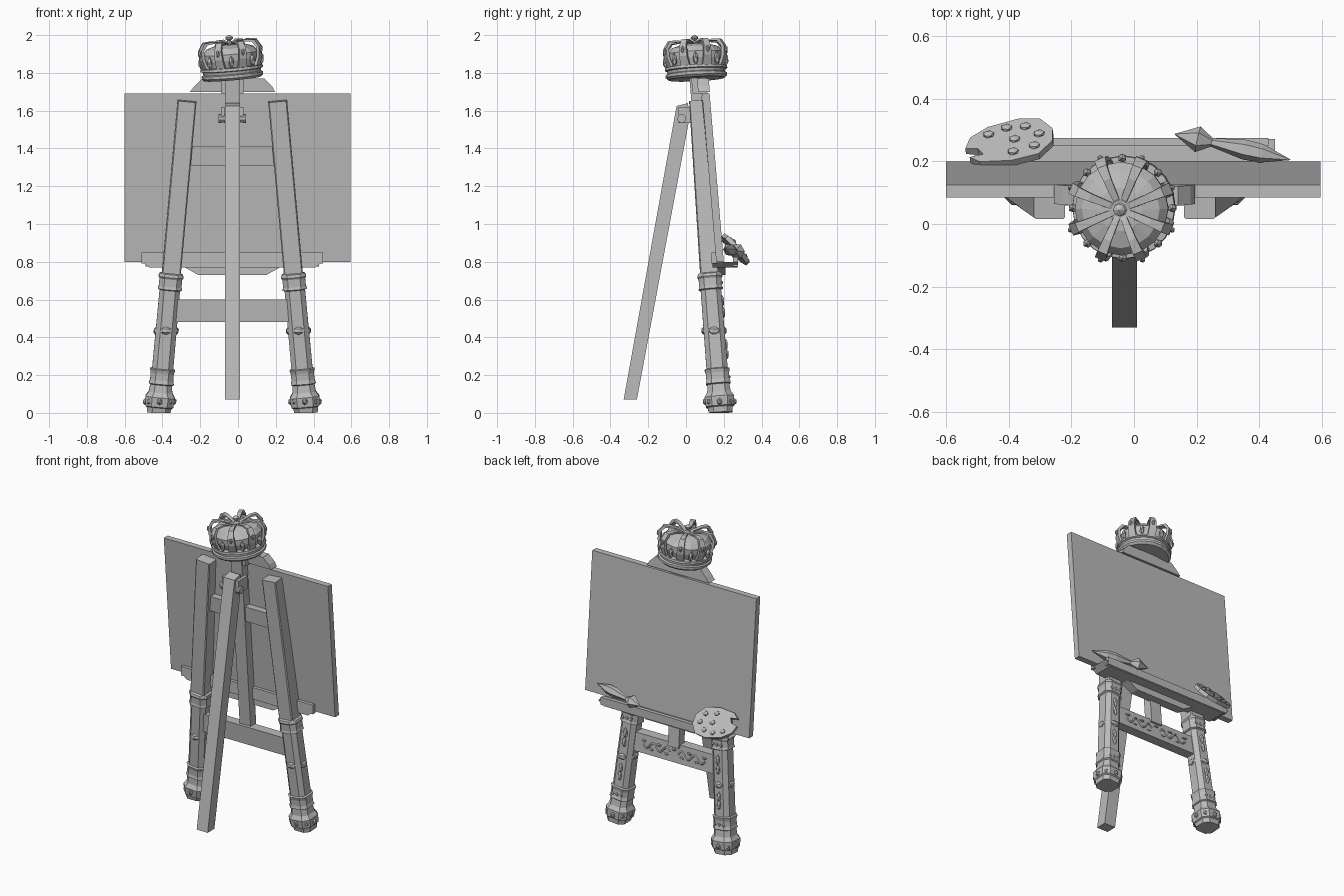
import bpy, bmesh
from math import sin, cos, pi, radians
from mathutils import Vector, Matrix

if "Cube" in bpy.data.objects:
    bpy.data.objects.remove(bpy.data.objects["Cube"])

GREY = (0.5, 0.5, 0.5, 1)
mat = bpy.data.materials.new("plain grey")
mat.use_nodes = True
mat.diffuse_color = GREY
mat.node_tree.nodes["Principled BSDF"].inputs["Base Color"].default_value = GREY

CX = -0.03  # centre line of the stand
SIDES = ((-1, "right"), (1, "left"))


def lean(z):
    """y of the leaning board's front surface at height z."""
    return 0.2275 - 0.0843 * z


def finish(name, bm, matrix=None):
    bmesh.ops.recalc_face_normals(bm, faces=bm.faces)
    me = bpy.data.meshes.new(name)
    bm.to_mesh(me)
    bm.free()
    me.materials.append(mat)
    ob = bpy.data.objects.new(name, me)
    bpy.context.collection.objects.link(ob)
    if matrix:
        ob.matrix_world = matrix
    return ob


def add_loft(bm, rings):
    loops = [[bm.verts.new(p) for p in ring] for ring in rings]
    n = len(loops[0])
    for a, b in zip(loops, loops[1:]):
        for i in range(n):
            j = (i + 1) % n
            bm.faces.new((a[i], a[j], b[j], b[i]))
    bm.faces.new(loops[0])
    bm.faces.new(loops[-1])


def loft(name, rings, matrix=None):
    bm = bmesh.new()
    add_loft(bm, rings)
    return finish(name, bm, matrix)


def slab(name, outline, y0, y1, leaning=True):
    """Plate with an x-z outline, following the board's lean if asked."""
    def ring(y):
        return [(x, y + (lean(z) if leaning else 0), z) for x, z in outline]
    return loft(name, [ring(y0), ring(y1)])


def rect(x0, x1, z0, z1):
    return [(x0, z0), (x1, z0), (x1, z1), (x0, z1)]


def lathe(name, profile, n, matrix):
    rings = [[(max(r, 0.001) * cos(2 * pi * i / n), max(r, 0.001) * sin(2 * pi * i / n), z)
              for i in range(n)] for r, z in profile]
    return loft(name, rings, matrix)


def studs(name, places, matrix=None):
    """Small carved lumps: (location, size) pairs."""
    bm = bmesh.new()
    for loc, size in places:
        bmesh.ops.create_icosphere(bm, subdivisions=1, radius=1,
                                   matrix=Matrix.Translation(loc) @ Matrix.Diagonal((*size, 1)))
    return finish(name, bm, matrix)


# Board
slab("board", rect(-0.6, 0.595, 0.8, 1.69), 0, 0.04)

# Legs: chamfered square sections with turned bands and feet
LEG = [(0, .062), (.03, .066), (.035, .074), (.085, .078), (.11, .062), (.15, .058),
       (.155, .066), (.175, .061), (.21, .061), (.23, .066), (.235, .056), (.65, .054),
       (.655, .064), (.67, .06), (.71, .06), (.72, .066), (.735, .062), (.74, .05), (1.65, .05)]


def axis(side, z):
    t = z / 1.65
    return Vector((CX + side * (0.39 - 0.15 * t), 0.183 - 0.13 * t, z))


for side, word in SIDES:
    rings = []
    for z, h in LEG:
        c = axis(side, z)
        d = h if z < 0.74 else 0.05 - 0.015 * (z - 0.74)
        k = 0.55 if z < 0.74 else 0.88
        ring = []
        for sx, sy in ((1, 1), (-1, 1), (-1, -1), (1, -1)):
            pair = [(sx * h, sy * d * k), (sx * h * k, sy * d)]
            for dx, dy in (pair if sx * sy > 0 else pair[::-1]):
                dz = 0.09 * side * dx + 0.08 * dy
                ring.append((c.x + dx, c.y + dy, max(0, z + dz)))
        rings.append(ring)
    loft(word + "_leg", rings)

    lumps = []
    for i in range(8):
        a = pi * i / 4
        lumps.append((axis(side, 0.06) + Vector((0.075 * cos(a), 0.075 * sin(a), 0)),
                      (0.016, 0.016, 0.02)))
    for dx, dy in ((1, 0), (-1, 0), (0, -1), (0, 1)):
        size = (0.015 + 0.02 * abs(dy), 0.015 + 0.02 * abs(dx), 0.022)
        lumps.append((axis(side, 0.435) + Vector((dx, dy, 0)) * 0.054, size))
    for z in (0.31, 0.36, 0.53, 0.59):
        lumps.append((axis(side, z) + Vector((0, 0.054, 0)), (0.016, 0.014, 0.035)))
    for z in (0.19, 0.69):
        for dx in (-0.03, 0, 0.03):
            lumps.append((axis(side, z) + Vector((dx, 0.06, 0)), (0.01, 0.008, 0.012)))
    studs(word + "_leg_carving", lumps)

# Crossbars and centre post
slab("upper_crossbar", rect(CX - 0.24, CX + 0.24, 1.31, 1.41), -0.05, -0.005)
slab("lower_crossbar", rect(CX - 0.31, CX + 0.31, 0.48, 0.6), -0.08, -0.015)
slab("centre_post", rect(CX - 0.04, CX + 0.04, 0.58, 1.78), -0.06, -0.002)

# Carved scroll on the lower crossbar
for side, word in SIDES:
    cu = bpy.data.curves.new(word + "_scroll", "CURVE")
    cu.dimensions = "3D"
    cu.bevel_depth = 0.006
    cu.bevel_resolution = 0
    cu.materials.append(mat)
    sp = cu.splines.new("POLY")
    sp.points.add(14)
    for i, p in enumerate(sp.points):
        z = 0.54 + 0.022 * sin(i * 0.9)
        p.co = (CX + side * (0.03 + 0.014 * i), lean(z) - 0.014, z, 1)
    bpy.context.collection.objects.link(bpy.data.objects.new(word + "_scroll", cu))
studs("scroll_leaves", [((CX + 0.055 * i, lean(0.54) - 0.014, 0.54 + 0.022 * (-1) ** i),
                         (0.018, 0.008, 0.009)) for i in range(-4, 5)])

# Rear leg and its hinge
REAR = [(-0.05, 1.625), (0.01, 1.64), (0.02, 1.57), (-0.26, 0.07), (-0.33, 0.07)]
loft("rear_leg", [[(x, y, z) for y, z in REAR] for x in (CX - 0.04, CX + 0.04)])
for side, word in SIDES:
    x0, x1 = sorted((CX + side * 0.041, CX + side * 0.06))
    slab(word + "_hinge_plate", rect(x0, x1, 1.535, 1.62), -0.04, 0.06, False)
lathe("hinge_bolt", [(0.024, -0.072), (0.024, 0.072)], 10,
      Matrix.Translation((CX, -0.022, 1.558)) @ Matrix.Rotation(pi / 2, 4, "Y"))

# Tray under the board
slab("tray_shelf", [(-0.47, 0.77), (0.41, 0.77), (0.45, 0.8), (-0.51, 0.8)], 0.14, 0.272, False)
slab("tray_back_bar", rect(-0.51, 0.45, 0.79, 0.85), 0.135, 0.165, False)
slab("tray_front_lip", rect(-0.49, 0.43, 0.775, 0.825), 0.25, 0.275, False)
slab("tray_apron", [(-0.21, 0.73), (0.15, 0.73), (0.23, 0.775), (-0.29, 0.775)],
     0.15, 0.21, False)

# Bracket holding the crown
slab("crown_bracket", [(-0.255, 1.7), (0.195, 1.7), (0.18, 1.73), (0.14, 1.77),
                       (-0.19, 1.77), (-0.23, 1.73)], -0.02, 0.042)
slab("crown_bracket_block", rect(CX - 0.06, CX + 0.06, 1.69, 1.79), -0.05, 0.03)

# Crown
tilt = (Matrix.Translation((CX, 0.055, 1.79)) @ Matrix.Rotation(radians(-5), 4, "Y")
        @ Matrix.Rotation(radians(3), 4, "X"))
lathe("crown_band", [(0, -.022), (.15, -.022), (.163, -.01), (.163, .005), (.153, .01),
                     (.155, .024), (.166, .028), (.164, .042), (.13, .045), (0, .045)], 20, tilt)
lathe("crown_cap", [(.13, .03), (.148, .08), (.15, .115), (.125, .145), (.07, .162), (0, .165)],
      16, tilt)
lathe("crown_knob", [(.03, .158), (.014, .17), (.009, .182), (.02, .192), (.02, .2),
                     (0, .213)], 8, tilt)
ARCH = [(.148, .035), (.168, .09), (.17, .14), (.145, .174), (.1, .178), (.03, .163)]
bm = bmesh.new()
for i in range(8):
    turn = Matrix.Rotation(pi * (i + 0.5) / 4, 3, "Z")
    rings = []
    for j, (r, z) in enumerate(ARCH):
        w = 0.025 - 0.003 * j
        inner = (r - 0.012, z - 0.004 * (j > 2))
        outer = (r + 0.004, z + 0.006 * (j > 2))
        rings.append([turn @ Vector(p) for p in (
            (inner[0], -w, inner[1]), (inner[0], w, inner[1]),
            (outer[0], w, outer[1]), (outer[0], -w, outer[1]))])
    add_loft(bm, rings)
finish("crown_arches", bm, tilt)
studs("crown_leaves",
      [((0.16 * cos(pi * i / 4), 0.16 * sin(pi * i / 4), 0.075), (0.015, 0.015, 0.035))
       for i in range(8)]
      + [((0.176 * cos(pi * (i + .5) / 4), 0.176 * sin(pi * (i + .5) / 4), 0.125),
          (0.01, 0.01, 0.02)) for i in range(8)], tilt)

# Paint palette leaning on the tray
place = (Matrix.Translation((-0.4, 0.258, 0.865)) @ Matrix.Rotation(radians(8), 4, "Z")
         @ Matrix.Rotation(radians(-50), 4, "X"))
PALETTE = [(-.14, -.01), (-.10, -.02), (-.085, -.05), (-.13, -.055), (-.10, -.085), (0, -.1),
           (.09, -.085), (.14, -.03), (.145, .03), (.11, .085), (.04, .1), (-.06, .08), (-.12, .04)]
loft("palette", [[(x, y, z) for x, y in PALETTE] for z in (-0.012, 0.012)], place)
studs("paint_dabs", [((x, y, 0.014), (0.02, 0.017, 0.012)) for x, y in (
    (-.06, .04), (0, .06), (.06, .055), (.1, .01), (.08, -.045), (.01, -.06), (.02, 0))], place)

# Brush lying on the tray
start, end = Vector((0.5, 0.205, 0.87)), Vector((0.13, 0.287, 0.85))
along = (end - start).to_track_quat("Z", "Y").to_matrix().to_4x4()
length = (end - start).length
lathe("brush", [(r, t * length) for t, r in (
    (0, 0), (.25, .03), (.4, .032), (.68, .014), (.8, .042), (1, 0))], 6,
    Matrix.Translation(start) @ along)
